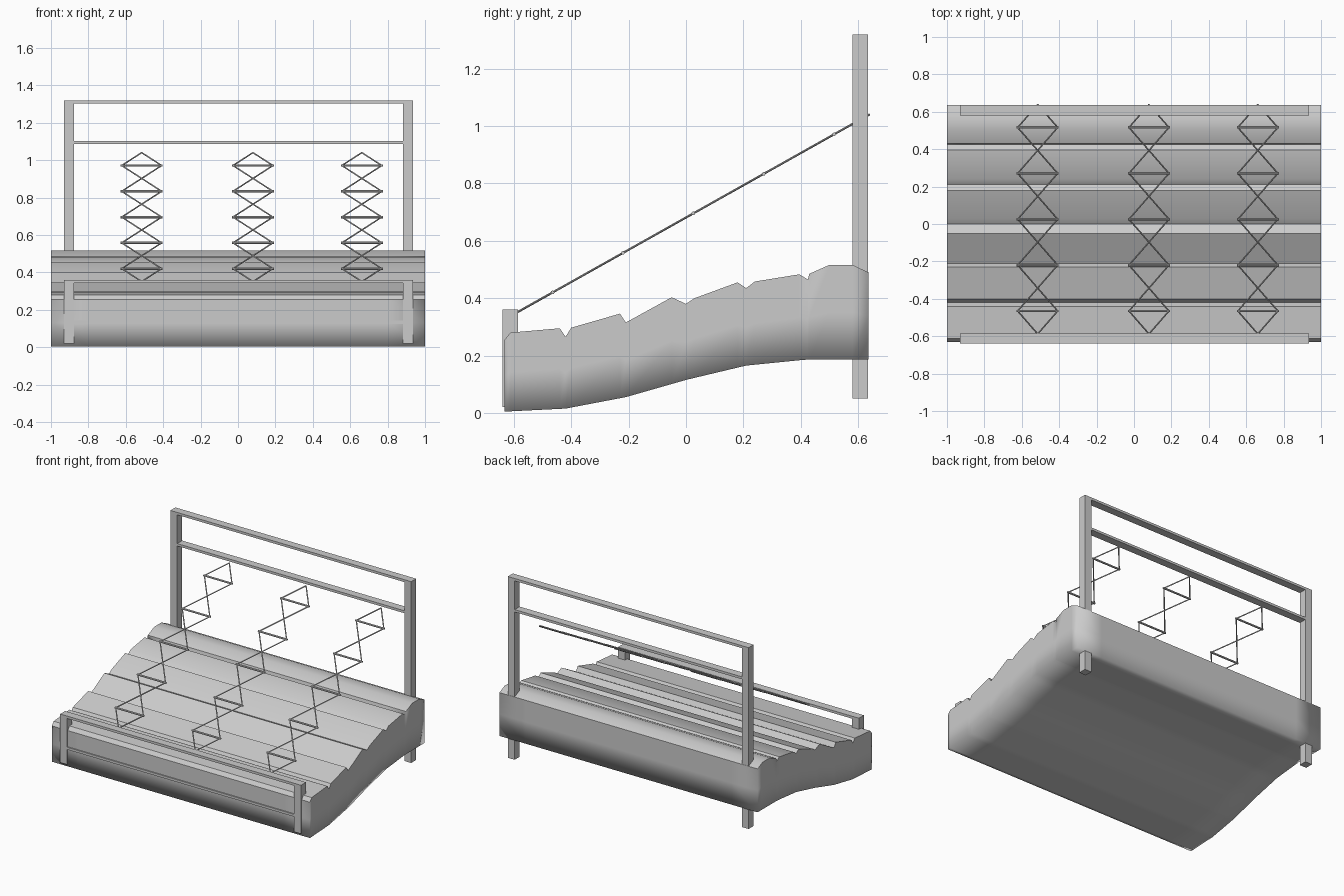
import bpy, bmesh
from mathutils import Vector

if "Cube" in bpy.data.objects:
    bpy.data.objects.remove(bpy.data.objects["Cube"])


def finish(name, bm, smooth=False):
    bm.normal_update()
    me = bpy.data.meshes.new(name)
    bm.to_mesh(me)
    bm.free()
    for p in me.polygons:
        p.use_smooth = smooth
    ob = bpy.data.objects.new(name, me)
    bpy.context.collection.objects.link(ob)
    return ob


def box(name, x0, x1, y0, y1, z0, z1):
    bm = bmesh.new()
    bmesh.ops.create_cube(bm, size=1)
    for v in bm.verts:
        v.co = Vector(((x0 + x1) / 2 + v.co.x * (x1 - x0),
                       (y0 + y1) / 2 + v.co.y * (y1 - y0),
                       (z0 + z1) / 2 + v.co.z * (z1 - z0)))
    return finish(name, bm)


def add_rod(bm, a, b, r):
    a, b = Vector(a), Vector(b)
    m = Vector((0, 0, 1)).rotation_difference(b - a).to_matrix().to_4x4()
    m.translation = (a + b) / 2
    bmesh.ops.create_cone(bm, cap_ends=True, segments=8, radius1=r, radius2=r,
                          depth=(b - a).length, matrix=m)


# Ribbed mattress: scalloped top over a gently S-curved underside
TOP = [(-.632, .255), (-.612, .28), (-.44, .295), (-.42, .265), (-.40, .297),
       (-.23, .346), (-.21, .315), (-.05, .403), (0, .38), (.03, .40),
       (.18, .455), (.21, .435), (.24, .458), (.395, .483), (.425, .465),
       (.43, .485), (.50, .516), (.58, .516), (.636, .49)]
BOTTOM = [(-.64, .004), (-.42, .015), (-.21, .055), (0, .115), (.21, .165),
          (.42, .186), (.64, .186)]


def under(y):
    for (y0, z0), (y1, z1) in zip(BOTTOM, BOTTOM[1:]):
        if y <= y1:
            return z0 + (z1 - z0) * (y - y0) / (y1 - y0)


bm = bmesh.new()
rows = [[(y, under(y) + (z - under(y)) * t) for y, z in TOP] for t in (0, .5, 1)]
outline = rows[0] + [rows[1][-1]] + rows[2][::-1] + [rows[1][0]]
xs = [-1 + .2 * i for i in range(11)]


def face(*pts):
    bm.faces.new([bm.verts.new(p) for p in pts])


for i in range(len(outline)):
    a, b = outline[i - 1], outline[i]
    for x0, x1 in zip(xs, xs[1:]):
        face((x0, *a), (x1, *a), (x1, *b), (x0, *b))
for x in (-1, 1):
    for lo, hi in zip(rows, rows[1:]):
        for i in range(len(TOP) - 1):
            face((x, *lo[i]), (x, *lo[i + 1]), (x, *hi[i + 1]), (x, *hi[i]))
bmesh.ops.remove_doubles(bm, verts=bm.verts, dist=.0005)
bmesh.ops.recalc_face_normals(bm, faces=bm.faces)
# Creased notches and top rim, soft lower edges
for e in bm.edges:
    low = all(v.co.z - under(v.co.y) < .001 for v in e.verts)
    if not low and e.calc_face_angle(0) > .6:
        n = [f.normal.z for f in e.link_faces]
        e.smooth = max(n) < .3
finish("mattress", bm, True)

# Head and foot frames: two posts and two flat rails each
for name, y0, y1, z0, z1 in (("headboard", .58, .635, .05, 1.32),
                             ("footboard", -.64, -.585, .02, .36)):
    box(name + "_left_post", -.93, -.877, y0, y1, z0, z1)
    box(name + "_right_post", .883, .936, y0, y1, z0, z1)
    box(name + "_top_rail", -.88, .886, y0, y1, z1 - .017, z1)
    box(name + "_lower_rail", -.88, .886, y0, y1, z1 - .235, z1 - .218)

# Sloping lattice strips: crossing thin rods tied by five cross bars
STEP = Vector((0, .2453, .1378))
for n, cx in enumerate((-.515, .08, .662)):
    bm = bmesh.new()
    first = Vector((cx, -.465, .42))
    side = Vector((.107, 0, 0))
    for i in range(5):
        c = first + STEP * i
        add_rod(bm, c - side * 1.05, c + side * 1.05, .0065)
        for s in (-1, 1):
            if i < 4:
                add_rod(bm, c + side * s, c + STEP - side * s, .004)
            if i == 0:
                add_rod(bm, c + side * s, c - STEP / 2, .004)
            if i == 4:
                add_rod(bm, c + side * s, c + STEP / 2, .004)
    finish("lattice_strip_%d" % (n + 1), bm)
